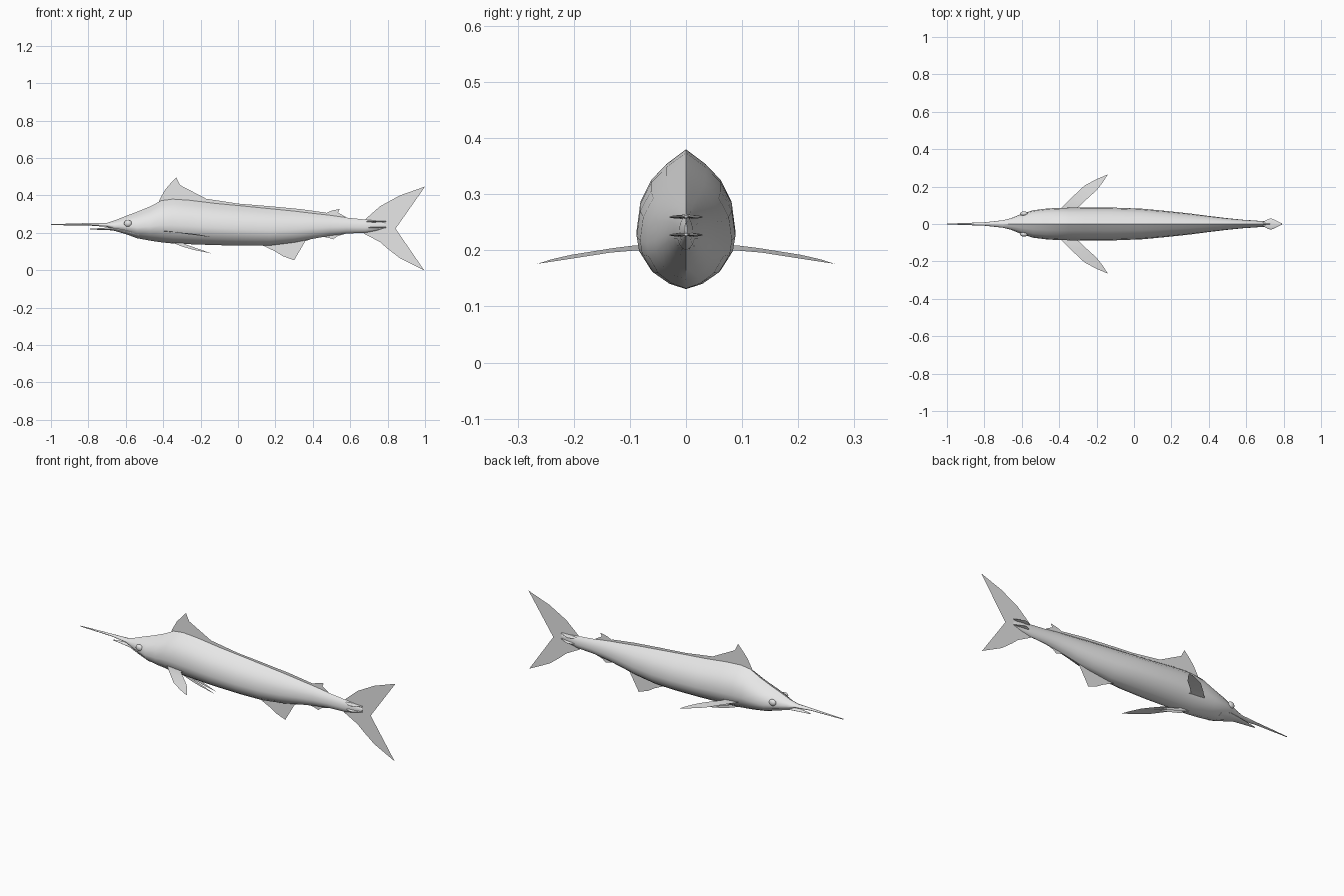
import bpy, bmesh, math

cube = bpy.data.objects.get("Cube")
if cube:
    bpy.data.objects.remove(cube, do_unlink=True)

grey = bpy.data.materials.new("plain_grey")
grey.use_nodes = True
grey.diffuse_color = (0.8, 0.8, 0.8, 1)
grey.node_tree.nodes["Principled BSDF"].inputs["Base Color"].default_value = (0.8, 0.8, 0.8, 1)


def finish(bm, name, smooth=None):
    mesh = bpy.data.meshes.new(name)
    bm.to_mesh(mesh)
    bm.free()
    mesh.materials.append(grey)
    ob = bpy.data.objects.new(name, mesh)
    bpy.context.collection.objects.link(ob)
    if smooth:
        bpy.ops.object.select_all(action='DESELECT')
        ob.select_set(True)
        bpy.context.view_layer.objects.active = ob
        bpy.ops.object.shade_smooth_by_angle(angle=math.radians(smooth))
    return ob


# Pointed oval section, one half from the back ridge to the belly ridge
HALF = [(0, 1), (.4, .78), (.71, .54), (.93, .22), (1, -.18),
        (.95, -.42), (.71, -.72), (.36, -.91), (0, -1)]
SECTION = HALF + [(-u, v) for u, v in HALF[-2:0:-1]]


def loft(name, stations):
    """Skin the section through stations of (x, top, bottom, half width)."""
    bm = bmesh.new()
    rings = []
    for x, top, bot, w in stations:
        mid, h = (top + bot) / 2, (top - bot) / 2
        rings.append([bm.verts.new((x, u * w, mid + v * h)) for u, v in SECTION])
    n = len(SECTION)
    for a, b in zip(rings, rings[1:]):
        for i in range(n):
            j = (i + 1) % n
            bm.faces.new((a[i], a[j], b[j], b[i]))
    bm.faces.new(rings[0])
    bm.faces.new(rings[-1][::-1])
    bmesh.ops.recalc_face_normals(bm, faces=bm.faces)
    return finish(bm, name, 40)


def flat_fin(name, outline, y=0):
    """Thin upright fin from an (x, z) outline."""
    bm = bmesh.new()
    bm.faces.new([bm.verts.new((x, y, z)) for x, z in outline])
    bmesh.ops.triangulate(bm, faces=bm.faces)
    return finish(bm, name)


# Body with the upper bill
loft("body", [
    (-1, .246, .241, .002), (-.8, .252, .239, .009), (-.70, .253, .232, .020),
    (-.66, .266, .212, .030), (-.60, .290, .193, .054), (-.54, .312, .171, .073),
    (-.47, .341, .158, .082), (-.41, .372, .149, .086), (-.35, .380, .143, .087),
    (-.26, .374, .139, .088), (-.12, .357, .134, .088), (.04, .342, .131, .082),
    (.17, .329, .132, .070), (.30, .316, .148, .056), (.40, .304, .168, .043),
    (.49, .294, .184, .032), (.58, .281, .196, .023), (.68, .271, .200, .016),
    (.74, .264, .212, .012), (.79, .250, .228, .002)])

# Lower jaw
loft("lower_jaw", [
    (-.79, .222, .217, .003), (-.74, .225, .216, .012), (-.67, .230, .213, .024),
    (-.60, .235, .193, .045), (-.53, .225, .172, .055)])

# Upright fins along the centre line
flat_fin("dorsal_fin", [
    (-.43, .35), (-.417, .382), (-.39, .43), (-.36, .465), (-.33, .497), (-.31, .455),
    (-.257, .412), (-.17, .382), (0, .356), (.17, .342), (.33, .327), (.47, .308),
    (.47, .28), (.17, .31), (-.12, .34)])
flat_fin("second_dorsal_fin", [
    (.45, .285), (.465, .303), (.50, .318), (.545, .328), (.535, .308), (.575, .285), (.57, .27)])
flat_fin("anal_fin", [
    (.12, .15), (.13, .133), (.20, .10), (.24, .075), (.30, .053), (.292, .09),
    (.30, .118), (.33, .144), (.39, .166), (.38, .19), (.25, .18)])
flat_fin("second_anal_fin", [
    (.44, .20), (.45, .179), (.485, .173), (.51, .165), (.53, .181), (.575, .195), (.56, .21)])
flat_fin("tail_fin", [
    (.66, .25), (.68, .272), (.76, .342), (.866, .40), (1, .447), (.91, .348),
    (.85, .29), (.834, .262), (.829, .203), (.866, .14), (.93, .075), (.995, 0),
    (.866, .064), (.80, .115), (.76, .15), (.675, .195), (.66, .215)])

for side, s in (("left", 1), ("right", -1)):
    # Swept pectoral fin, leading and trailing edge pairs of (x, y, z)
    lead = [(-.40, .075, .208), (-.385, .09, .209), (-.345, .13, .204), (-.265, .205, .192), (-.20, .24, .184)]
    trail = [(-.29, .075, .199), (-.30, .088, .200), (-.25, .135, .196), (-.20, .18, .189), (-.165, .225, .182)]
    bm = bmesh.new()
    a, b = [[bm.verts.new((x, s * y, z)) for x, y, z in edge] for edge in (lead, trail)]
    tip = bm.verts.new((-.14, s * .265, .176))
    for i in range(len(a) - 1):
        bm.faces.new((a[i], b[i], b[i + 1], a[i + 1]))
    bm.faces.new((a[-1], b[-1], tip))
    bmesh.ops.recalc_face_normals(bm, faces=bm.faces)
    finish(bm, side + "_pectoral_fin", 40)

    # Narrow pelvic fin
    flat_fin(side + "_pelvic_fin", [
        (-.37, .155), (-.30, .127), (-.23, .107), (-.14, .089), (-.22, .117), (-.28, .138), (-.31, .155)],
        s * .012)

    # Eye
    bm = bmesh.new()
    bmesh.ops.create_uvsphere(bm, u_segments=16, v_segments=10, radius=.021)
    for v in bm.verts:
        v.co = (v.co.x - .588, v.co.y * .6 + s * .055, v.co.z * .85 + .25)
    finish(bm, side + "_eye", 60)

    # Paired keels beside the tail
    for label, z in (("upper", .260), ("lower", .228)):
        loft(f"{side}_{label}_keel", [
            (.68, z + .002, z - .002, .004), (.715, z + .004, z - .004, .026),
            (.735, z + .004, z - .004, .030), (.79, z + .002, z - .002, .004)]) if s > 0 else None
